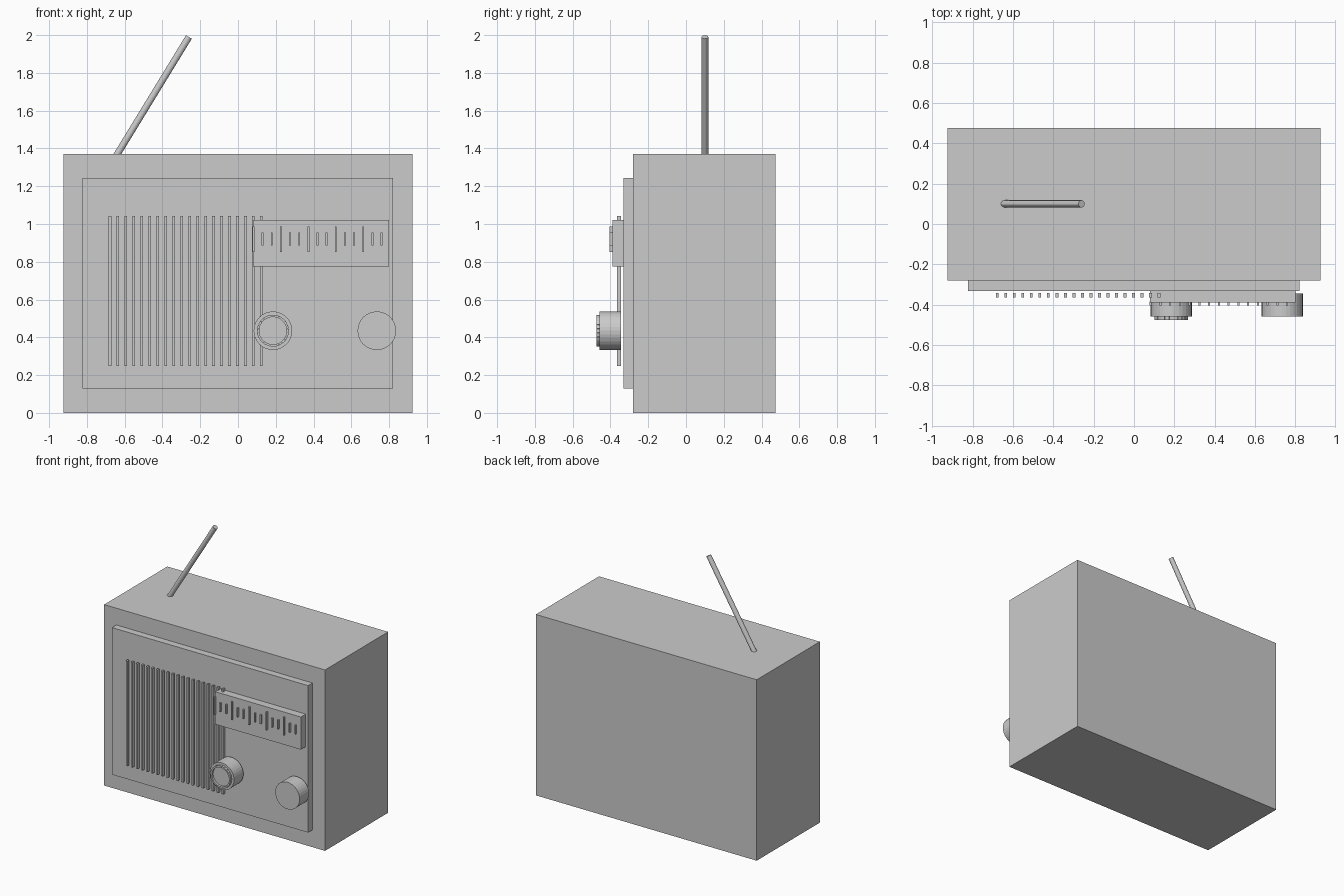
import bpy, bmesh
from math import pi, sin, cos
from mathutils import Vector, Matrix

if "Cube" in bpy.data.objects:
    bpy.data.objects.remove(bpy.data.objects["Cube"])


def finish(name, bm):
    mesh = bpy.data.meshes.new(name)
    bm.to_mesh(mesh)
    bm.free()
    obj = bpy.data.objects.new(name, mesh)
    bpy.context.collection.objects.link(obj)
    return obj


def add_box(bm, x, y, z, rot=None):
    """Box from (min, max) ranges, optionally turned about its centre."""
    mid = Vector([(a + b) / 2 for a, b in (x, y, z)])
    size = [b - a for a, b in (x, y, z)]
    m = Matrix.Translation(mid) @ (rot or Matrix()) @ Matrix.Diagonal((*size, 1))
    bmesh.ops.create_cube(bm, size=1, matrix=m)


def box(name, x, y, z):
    bm = bmesh.new()
    add_box(bm, x, y, z)
    return finish(name, bm)


def rod(name, a, b, radius, sides):
    """Capped cylinder between two points."""
    a, b = Vector(a), Vector(b)
    m = Matrix.Translation((a + b) / 2) @ (b - a).to_track_quat('Z', 'Y').to_matrix().to_4x4()
    bm = bmesh.new()
    bmesh.ops.create_cone(bm, cap_ends=True, segments=sides, radius1=radius,
                          radius2=radius, depth=(b - a).length, matrix=m)
    return finish(name, bm)


# Case and raised front panel
box("case", (-0.925, 0.925), (-0.28, 0.475), (0, 1.37))
box("front_panel", (-0.823, 0.82), (-0.332, -0.28), (0.13, 1.243))

# Speaker grille: evenly spaced vertical slats
bm = bmesh.new()
for i in range(20):
    x = -0.678 + i * 0.0422
    add_box(bm, (x - 0.007, x + 0.007), (-0.364, -0.343), (0.247, 1.043))
finish("speaker_slats", bm)

# Tuning dial with scale marks, every third one long
box("tuning_dial", (0.08, 0.80), (-0.39, -0.332), (0.775, 1.022))
bm = bmesh.new()
for i in range(15):
    x = 0.082 + i * 0.0484
    half = 0.068 if i % 3 == 0 else 0.034
    add_box(bm, (x - 0.005, x + 0.005), (-0.404, -0.384), (0.92 - half, 0.92 + half))
finish("dial_marks", bm)

# Knobs
knob_z = 0.435
for name, x in (("tuning_knob", 0.185), ("volume_knob", 0.735)):
    rod(name, (x, -0.345, knob_z), (x, -0.458, knob_z), 0.102, 32)

# Ring of grip ribs on the tuning knob face
bm = bmesh.new()
for i in range(24):
    a = 2 * pi * i / 24
    x, z = 0.185 + 0.078 * cos(a), knob_z + 0.078 * sin(a)
    add_box(bm, (x - 0.006, x + 0.006), (-0.475, -0.455), (z - 0.01, z + 0.01),
            Matrix.Rotation(-a, 4, 'Y'))
finish("tuning_knob_ribs", bm)

# Slanted antenna
rod("antenna", (-0.645, 0.1, 1.36), (-0.26, 0.1, 1.99), 0.018, 16)
